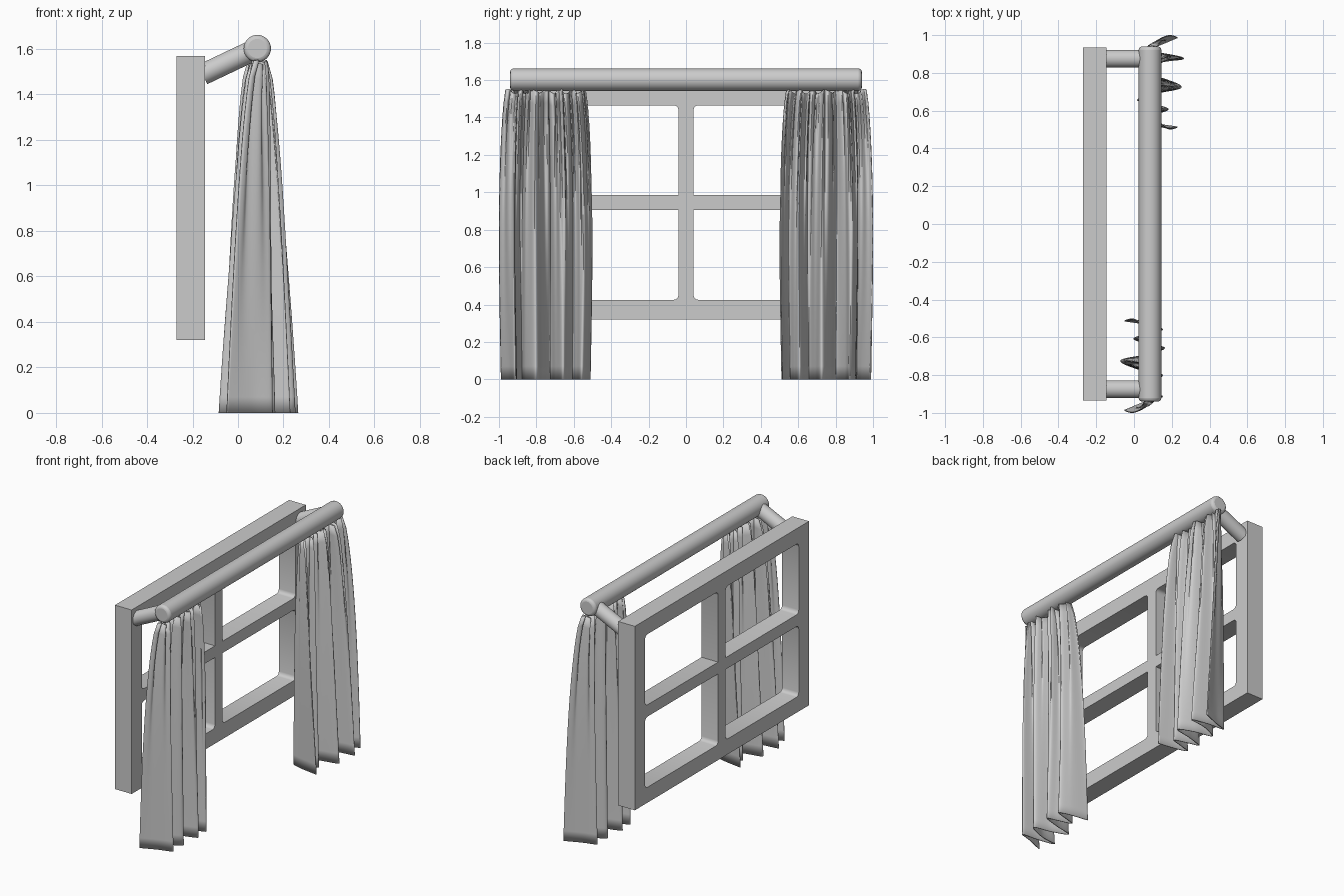
import bpy, bmesh, math, random
from mathutils import Matrix, Vector

cube = bpy.data.objects.get("Cube")
if cube:
    bpy.data.objects.remove(cube, do_unlink=True)

random.seed(4)
AXIS_X, ROD_Z = 0.085, 1.602

grey = bpy.data.materials.new("plain grey")
grey.use_nodes = True
grey.diffuse_color = (0.6, 0.6, 0.6, 1)
grey.node_tree.nodes["Principled BSDF"].inputs["Base Color"].default_value = (0.6, 0.6, 0.6, 1)


def finish(name, mesh, angle=35):
    obj = bpy.data.objects.new(name, mesh)
    bpy.context.collection.objects.link(obj)
    mesh.materials.clear()
    mesh.materials.append(grey)
    bpy.ops.object.select_all(action='DESELECT')
    obj.select_set(True)
    bpy.context.view_layer.objects.active = obj
    bpy.ops.object.shade_smooth_by_angle(angle=math.radians(angle))
    return obj


def tube(name, a, b, radius, bevel=0.0):
    a, b = Vector(a), Vector(b)
    bm = bmesh.new()
    turn = (b - a).to_track_quat('Z', 'Y').to_matrix().to_4x4()
    bmesh.ops.create_cone(bm, cap_ends=True, segments=32, radius1=radius, radius2=radius,
                          depth=(b - a).length, matrix=Matrix.Translation((a + b) / 2) @ turn)
    mesh = bpy.data.meshes.new(name)
    bm.to_mesh(mesh)
    bm.free()
    obj = finish(name, mesh)
    if bevel:
        mod = obj.modifiers.new("rounded ends", 'BEVEL')
        mod.width, mod.segments = bevel, 3
    return obj


# Window frame: flat outline with four panes cut out, then extruded
def outline(y0, y1, z0, z1, radius=0.0):
    pts = []
    corners = [(y0, z0, 1, 1), (y1, z0, -1, 1), (y1, z1, -1, -1), (y0, z1, 1, -1)]
    for i, (y, z, sy, sz) in enumerate(corners):
        at_crossing = abs(y) < 0.1 and 0.8 < z < 1.1
        if not radius or at_crossing:
            pts.append((y, z))
            continue
        for k in range(4):
            t = math.pi + i * math.pi / 2 + k * math.pi / 6
            pts.append((y + sy * radius + radius * math.cos(t),
                        z + sz * radius + radius * math.sin(t)))
    return pts


curve = bpy.data.curves.new("frame_outline", 'CURVE')
curve.dimensions, curve.fill_mode, curve.extrude = '2D', 'BOTH', 0.0625
loops = [outline(-0.935, 0.935, 0.32, 1.57)]
for y0, y1 in ((-0.825, -0.04), (0.04, 0.825)):
    for z0, z1 in ((0.425, 0.905), (0.985, 1.465)):
        loops.append(outline(y0, y1, z0, z1, 0.025))
for pts in loops:
    spline = curve.splines.new('POLY')
    spline.points.add(len(pts) - 1)
    spline.use_cyclic_u = True
    for p, (y, z) in zip(spline.points, pts):
        p.co = (y, z, 0, 1)
helper = bpy.data.objects.new("frame_outline", curve)
bpy.context.collection.objects.link(helper)
bpy.context.view_layer.update()
graph = bpy.context.evaluated_depsgraph_get()
frame_mesh = bpy.data.meshes.new_from_object(helper.evaluated_get(graph))
bpy.data.objects.remove(helper, do_unlink=True)
bm = bmesh.new()
bm.from_mesh(frame_mesh)
bmesh.ops.remove_doubles(bm, verts=bm.verts, dist=0.0001)
bmesh.ops.recalc_face_normals(bm, faces=bm.faces)
bm.to_mesh(frame_mesh)
bm.free()
axes = Matrix(((0, 0, 1, -0.2075), (1, 0, 0, 0), (0, 1, 0, 0), (0, 0, 0, 1)))
frame_mesh.transform(axes)
finish("window_frame", frame_mesh, 30)

# Rod and its two wall brackets
tube("curtain_rod", (AXIS_X, -0.94, ROD_Z), (AXIS_X, 0.94, ROD_Z), 0.06, 0.018)
for side, label in ((1, "back"), (-1, "front")):
    tube(label + "_bracket", (-0.155, 0.875 * side, 1.488), (AXIS_X, 0.875 * side, ROD_Z), 0.047)

# Curtain: hem folds below, fine gathers above; (depth, position along the rod)
HEM = [(0.23, 0.515), (0.10, 0.535), (0.03, 0.56), (0.11, 0.585), (0.18, 0.61), (0.08, 0.64),
       (0.02, 0.66), (0.13, 0.695), (0.25, 0.725), (0.15, 0.77), (0.03, 0.80),
       (0.14, 0.855), (0.262, 0.875), (0.15, 0.90), (0.03, 0.91), (0.12, 0.94), (0.23, 0.985)]
ROWS, STEP = 22, 9


def spline_point(pts, t):
    i = min(int(t), len(pts) - 2)
    f = t - i
    a, b, c, d = (Vector(pts[max(0, min(len(pts) - 1, i + k))]) for k in (-1, 0, 1, 2))
    return 0.5 * (2 * b + (c - a) * f + (2 * a - 5 * b + 4 * c - d) * f * f
                  + (3 * b - a - 3 * c + d) * f ** 3)


def make_curtain(name, turn):
    bm = bmesh.new()
    cols = (len(HEM) - 1) * STEP + 1
    jitter = [random.uniform(0.5, 1.0) for _ in range(cols)]
    grid = []
    for r in range(ROWS + 1):
        s = r / ROWS
        spread = 0.18 + 0.82 * s ** 0.58
        half = 0.213 + 0.024 * s + 0.024 * math.sin(math.pi * s ** 0.7)
        row = []
        for c in range(cols):
            u = c / (cols - 1)
            hem = spline_point(HEM, c / STEP)
            gather = (1 - s) ** 1.3
            x = AXIS_X + (hem.x - AXIS_X) * spread
            x += 0.024 * gather * math.sin(u * 2 * math.pi * 17) * jitter[c // 5]
            y = (hem.y - 0.75) / 0.235 * half
            y = 0.75 + y * (1 - 0.4 * gather) + 0.4 * gather * (2 * u - 1) * half
            y += 0.005 * gather * math.sin(u * 2 * math.pi * 11)
            z = 1.54 * (1 - s) + 0.012 * gather * math.sin(u * 40)
            row.append(bm.verts.new((x, y, z)))
        grid.append(row)
    for lower, upper in zip(grid[1:], grid):
        for c in range(cols - 1):
            bm.faces.new((lower[c], lower[c + 1], upper[c + 1], upper[c]))
    if turn:
        bmesh.ops.rotate(bm, verts=bm.verts, cent=(0.09, 0, 0),
                         matrix=Matrix.Rotation(math.pi, 3, 'Z'))
    mesh = bpy.data.meshes.new(name)
    bm.to_mesh(mesh)
    bm.free()
    obj = finish(name, mesh, 60)
    mod = obj.modifiers.new("cloth thickness", 'SOLIDIFY')
    mod.thickness, mod.offset = 0.006, 0


make_curtain("back_curtain", False)
make_curtain("front_curtain", True)
